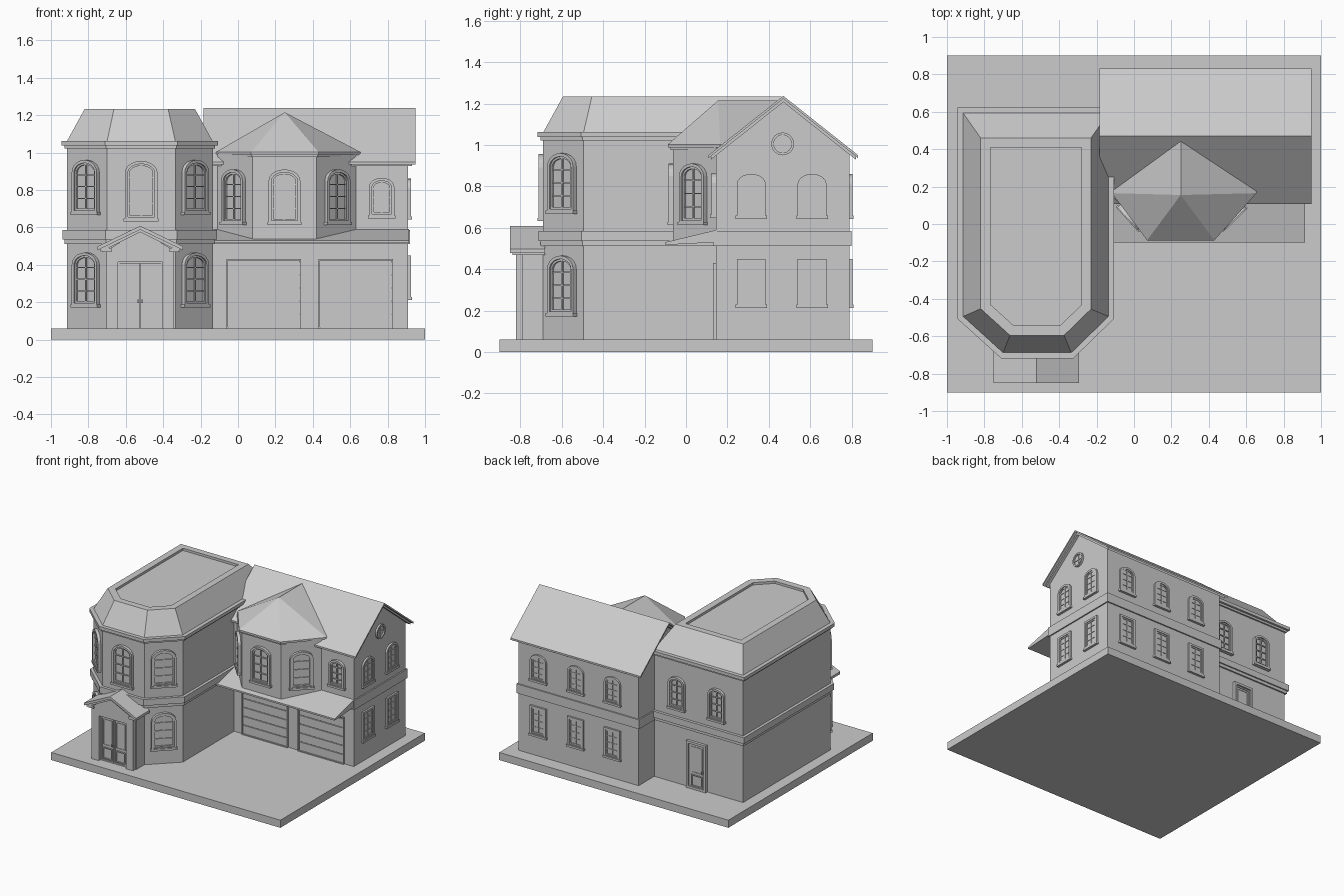
import bpy, bmesh
from math import atan2, cos, sin, pi
from mathutils import Matrix, Vector

cube = bpy.data.objects.get("Cube")
if cube:
    bpy.data.objects.remove(cube)

GREY = (0.6, 0.6, 0.6, 1)
mat = bpy.data.materials.new("plain_grey")
mat.use_nodes = True
mat.diffuse_color = GREY
mat.node_tree.nodes["Principled BSDF"].inputs["Base Color"].default_value = GREY


def finish(name, bm, matrix=None):
    bmesh.ops.recalc_face_normals(bm, faces=bm.faces)
    mesh = bpy.data.meshes.new(name)
    bm.to_mesh(mesh)
    bm.free()
    mesh.materials.append(mat)
    ob = bpy.data.objects.new(name, mesh)
    if matrix:
        ob.matrix_world = matrix
    bpy.context.collection.objects.link(ob)
    return ob


def skin(bm, rings, caps=True):
    """Join equal rings of 3D points into a closed skin."""
    loops = [[bm.verts.new(p) for p in r] for r in rings]
    n = len(loops[0])
    pairs = list(zip(loops, loops[1:])) if caps else list(zip(loops, loops[1:] + loops[:1]))
    for a, b in pairs:
        for i in range(n):
            j = (i + 1) % n
            bm.faces.new((a[i], a[j], b[j], b[i]))
    if caps:
        bm.faces.new(loops[0])
        bm.faces.new(loops[-1])


def stack(name, layers):
    """Layers of (plan outline, height)."""
    bm = bmesh.new()
    skin(bm, [[(x, y, z) for x, y in pts] for pts, z in layers])
    return finish(name, bm)


def along_x(name, pts, x0, x1):
    bm = bmesh.new()
    skin(bm, [[(x, y, z) for y, z in pts] for x in (x0, x1)])
    return finish(name, bm)


def along_y(name, pts, y0, y1):
    bm = bmesh.new()
    skin(bm, [[(x, y, z) for x, z in pts] for y in (y0, y1)])
    return finish(name, bm)


def rect(x0, x1, y0, y1):
    return [(x0, y0), (x1, y0), (x1, y1), (x0, y1)]


def offset(pts, d):
    """Grow a counter-clockwise outline by d with mitred corners."""
    out = []
    for i, p in enumerate(pts):
        a, b, c = Vector(pts[i - 1]), Vector(p), Vector(pts[(i + 1) % len(pts)])
        e, f = (b - a).normalized(), (c - b).normalized()
        n, m = Vector((e.y, -e.x)), Vector((f.y, -f.x))
        out.append(tuple(b + (n + m) * d / (1 + n.dot(m))))
    return out


# Openings: local x runs along the wall, local -y points outward
def wall_matrix(p, q, t, z):
    x, y = p[0] + (q[0] - p[0]) * t, p[1] + (q[1] - p[1]) * t
    return Matrix.Translation((x, y, z)) @ Matrix.Rotation(atan2(q[1] - p[1], q[0] - p[0]), 4, 'Z')


def outline(w, h, rise, inset=0):
    a, top = w / 2 - inset, h - rise
    pts = [(-a, inset), (a, inset)]
    if rise:
        arc = [pi * i / 10 for i in range(11)]
        return pts + [(a * cos(t), top + (rise - inset) * sin(t)) for t in arc]
    return pts + [(a, h - inset), (-a, h - inset)]


def block(bm, x0, x1, z0, z1, d0, d1):
    skin(bm, [[(x, -d, z) for x, z in rect(x0, x1, z0, z1)] for d in (d0, d1)])


def frame(bm, outer, inner, d0, d1):
    skin(bm, [[(x, -d, z) for x, z in pts] for pts, d in
              ((outer, d0), (outer, d1), (inner, d1), (inner, d0))], caps=False)


def window(name, p, q, t, z, w=0.16, h=0.27, arched=True, depth=0.022):
    bm = bmesh.new()
    rise = 0.36 * w if arched else 0
    frame(bm, outline(w, h, rise), outline(w, h, rise, 0.016), 0, depth)
    frame(bm, outline(w, h, rise, 0.016), outline(w, h, rise, 0.026), 0, depth * 0.6)
    skin(bm, [[(x, -d, y) for x, y in outline(w, h, rise, 0.02)] for d in (-0.002, 0.003)])
    block(bm, -0.004, 0.004, 0.02, h - 0.02, 0, depth * 0.5)
    for k in (0.28, 0.5, 0.72):
        block(bm, -w / 2 + 0.02, w / 2 - 0.02, h * k - 0.003, h * k + 0.003, 0, depth * 0.5)
    block(bm, -w / 2 - 0.006, w / 2 + 0.006, -0.008, 0.008, 0, depth + 0.005)
    return finish(name, bm, wall_matrix(p, q, t, z))


# Base slab
stack("ground_slab", [(rect(-1, 1, -0.9, 0.9), 0), (rect(-1, 1, -0.9, 0.9), 0.06)])

# Left wing with chamfered bay
bay = [(-0.915, -0.495), (-0.7, -0.69), (-0.335, -0.69), (-0.135, -0.495), (-0.135, 0.595), (-0.915, 0.595)]
stack("left_wing_walls", [(bay, 0.06), (bay, 1.05)])
lip, belt = offset(bay, 0.012), offset(bay, 0.022)
stack("left_wing_belt", [(lip, 0.512), (lip, 0.535), (belt, 0.535), (belt, 0.585)])
eave = offset(bay, 0.028)
stack("left_wing_eave", [(lip, 1.022), (lip, 1.038), (eave, 1.038), (eave, 1.063)])
crown = [(x, min(y, 0.46)) for x, y in offset(bay, -0.095)]
panel = [(x, min(y, 0.41)) for x, y in offset(bay, -0.147)]
stack("left_wing_roof", [(bay, 1.06), (crown, 1.233), (panel, 1.233), (panel, 1.215)])
for i, side in ((0, "left"), (2, "right")):
    for z, level in ((0.18, "lower"), (0.675, "upper")):
        window(f"bay_window_{side}_{level}", bay[i], bay[i + 1], 0.5, z, 0.18, 0.285)
window("bay_window_front", bay[1], bay[2], 0.5, 0.64, 0.175, 0.315)
for t in (0.265, 0.71):
    window("left_wing_back_window", bay[4], bay[5], t, 0.65, 0.14, 0.25)

# Right wing with gable
along_x("right_wing_walls", [(0.144, 0.06), (0.79, 0.06), (0.79, 0.955), (0.468, 1.215), (0.144, 0.955)], -0.14, 0.91)
wing = rect(-0.14, 0.91, 0.144, 0.79)
trim = offset(wing, 0.01)
stack("right_wing_belt", [(trim, 0.512), (trim, 0.585)])


def gable(top, drop, half, thick, mid):
    return [(mid - half, top - drop), (mid, top), (mid + half, top - drop),
            (mid + half, top - drop - thick), (mid, top - thick), (mid - half, top - drop - thick)]


along_x("right_wing_roof", gable(1.237, 0.287, 0.362, 0.014, 0.47), -0.185, 0.95)
along_x("right_wing_roof_trim", gable(1.225, 0.278, 0.35, 0.018, 0.47), -0.165, 0.93)
for t in (0.265, 0.72):
    window("gable_window_upper", wing[1], wing[2], t, 0.65, 0.14, 0.21, depth=0.014)
    window("gable_window_lower", wing[1], wing[2], t, 0.22, 0.14, 0.23, False, depth=0.014)
for t in (0.17, 0.48, 0.785):
    window("back_window_upper", wing[2], wing[3], t, 0.65, 0.14, 0.21, depth=0.014)
    window("back_window_lower", wing[2], wing[3], t, 0.22, 0.14, 0.23, False, depth=0.014)
window("front_wing_window", wing[0], wing[1], 0.865, 0.655, 0.135, 0.21)

# Round gable window
bm = bmesh.new()
rings = [[(r * cos(k * pi / 12), r * sin(k * pi / 12)) for k in range(24)] for r in (0.055, 0.043)]
frame(bm, *rings, 0, 0.014)
skin(bm, [[(x, -d, z) for x, z in rings[1]] for d in (-0.002, 0.003)])
block(bm, -0.003, 0.003, -0.043, 0.043, 0, 0.008)
block(bm, -0.043, 0.043, -0.003, 0.003, 0, 0.008)
finish("round_window", bm, wall_matrix(wing[1], wing[2], 0.5, 1.005))

# Garage doors and the lean-to roof above them
for x in (0.138, 0.63):
    bm = bmesh.new()
    frame(bm, outline(0.4, 0.37, 0), outline(0.4, 0.37, 0, 0.008), 0, 0.014)
    for k in range(5):
        block(bm, -0.19, 0.19, 0.008 + k * 0.07, 0.073 + k * 0.07, 0, 0.008)
    finish("garage_door", bm, Matrix.Translation((x, 0.144, 0.06)))
along_x("garage_roof", [(-0.1, 0.517), (-0.1, 0.53), (0.15, 0.59), (0.15, 0.53)], -0.13, 0.913)

# Faceted tower bay over the garage
tower = [(-0.11, 0.144), (0.077, -0.062), (0.42, -0.062), (0.63, 0.144), (0.63, 0.3), (-0.11, 0.3)]
stack("tower_walls", [(tower, 0.535), (tower, 0.995)])
rim = [(-0.118, 0.165), (0.07, -0.087), (0.43, -0.087), (0.655, 0.165), (0.655, 0.3), (-0.118, 0.3)]
stack("tower_eave", [(offset(rim, -0.012), 0.975), (offset(rim, -0.012), 0.988), (rim, 0.988), (rim, 1.003)])
bm = bmesh.new()
low = [bm.verts.new((x, min(y, 0.165), 1.003)) for x, y in rim[:4]]
back = [bm.verts.new((x, 0.45, 1.003)) for x in (0.655, -0.118)]
peak, tail = [bm.verts.new((0.25, y, 1.215)) for y in (0.155, 0.45)]
for a, b in zip(low, low[1:]):
    bm.faces.new((a, b, peak))
bm.faces.new((low[3], back[0], tail, peak))
bm.faces.new((back[1], low[0], peak, tail))
bm.faces.new((back[0], back[1], tail))
bm.faces.new(low + back)
finish("tower_roof", bm)
for i, name in enumerate(("left", "front", "right")):
    window(f"tower_window_{name}", tower[i], tower[i + 1], 0.5, 0.62, 0.17, 0.29)

# Entrance porch
mid = -0.5225
along_y("porch_body", [(-0.7, 0.06), (-0.335, 0.06), (-0.335, 0.485), (mid, 0.585), (-0.7, 0.485)], -0.79, -0.68)
bm = bmesh.new()
for s in (-1, 1):
    block(bm, s * 0.118, s * 0.18, 0, 0.42, 0, 0.03)
block(bm, -0.18, 0.18, 0.355, 0.42, 0, 0.03)
finish("porch_surround", bm, Matrix.Translation((mid, -0.79, 0.06)))
along_y("porch_pediment", [(-0.705, 0.475), (-0.34, 0.475), (mid, 0.585)], -0.825, -0.78)
along_y("porch_roof", gable(0.608, 0.11, 0.228, 0.02, mid), -0.85, -0.68)
along_y("porch_roof_trim", gable(0.592, 0.105, 0.213, 0.018, mid), -0.838, -0.68)
for s, name in ((-1, "left"), (1, "right")):
    along_y(f"porch_cornice_{name}", rect(mid + s * 0.18 - 0.025, mid + s * 0.18 + 0.025, 0.468, 0.49), -0.838, -0.68)


# Doors
def leaf(bm, x, w, h):
    def put(rx, z0, z1, d0, d1, inset):
        outer, inner = rect(x - rx, x + rx, z0, z1), rect(x - rx + inset, x + rx - inset, z0 + inset, z1 - inset)
        frame(bm, outer, inner, d0, d1)
    block(bm, x - w / 2, x + w / 2, 0, h, 0, 0.006)
    put(w / 2 - 0.002, 0.002, h, 0.004, 0.012, 0.01)
    put(w * 0.36, 0.018, 0.11, 0.004, 0.014, 0.008)
    put(w * 0.36, 0.125, h - 0.02, 0.004, 0.01, 0.006)


bm = bmesh.new()
for s in (-1, 1):
    leaf(bm, s * 0.057, 0.113, 0.35)
    block(bm, s * 0.01 - 0.004, s * 0.01 + 0.004, 0.135, 0.155, 0, 0.024)
finish("front_double_door", bm, Matrix.Translation((mid, -0.79, 0.06)))
bm = bmesh.new()
frame(bm, outline(0.17, 0.37, 0), outline(0.17, 0.37, 0, 0.018), 0, 0.022)
leaf(bm, 0, 0.134, 0.35)
block(bm, 0.045, 0.053, 0.135, 0.155, 0, 0.024)
finish("back_door", bm, wall_matrix(bay[4], bay[5], 0.49, 0.06))
